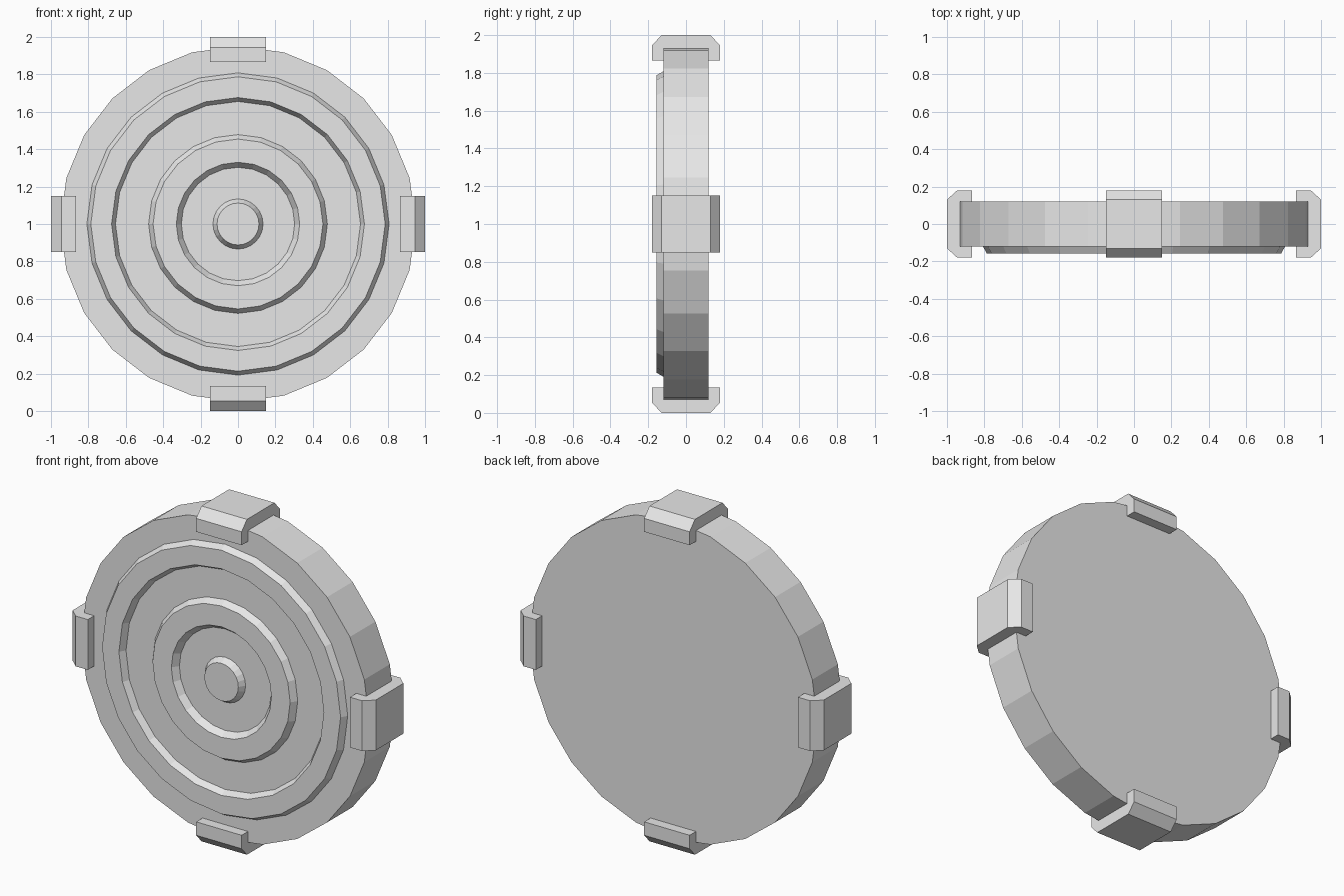
import bpy, bmesh
from math import sin, cos, pi
from mathutils import Matrix

if "Cube" in bpy.data.objects:
    bpy.data.objects.remove(bpy.data.objects["Cube"])

SIDES = 24
CENTRE = Matrix.Translation((0, 0, 1))
FACE_Y = -0.12      # front of the disc
RIDGE_Y = -0.157    # front of the raised ridges
SUNK_Y = -0.1       # ridge bases sit inside the disc

grey = bpy.data.materials.new("plain grey")
grey.use_nodes = True
colour = (0.8, 0.8, 0.8, 1)
grey.diffuse_color = colour
grey.node_tree.nodes["Principled BSDF"].inputs["Base Color"].default_value = colour


def finish(name, bm):
    bmesh.ops.recalc_face_normals(bm, faces=bm.faces)
    mesh = bpy.data.meshes.new(name)
    bm.to_mesh(mesh)
    bm.free()
    mesh.materials.append(grey)
    obj = bpy.data.objects.new(name, mesh)
    bpy.context.collection.objects.link(obj)
    return obj


def lathe(name, profile, closed):
    """Turn (radius, y) points about the y axis; an open profile gets end caps."""
    bm = bmesh.new()
    loops = []
    for r, y in profile:
        angles = [2 * pi * i / SIDES for i in range(SIDES)]
        loops.append([bm.verts.new((r * sin(a), y, r * cos(a))) for a in angles])
    pairs = list(zip(loops, loops[1:]))
    if closed:
        pairs.append((loops[-1], loops[0]))
    else:
        bm.faces.new(loops[0])
        bm.faces.new(loops[-1])
    for a, b in pairs:
        for i in range(SIDES):
            j = (i + 1) % SIDES
            bm.faces.new((a[i], a[j], b[j], b[i]))
    bm.transform(CENTRE)
    return finish(name, bm)


def ridge(name, outer, outer_top, inner_top, inner):
    lathe(name, [(outer, SUNK_Y), (outer, FACE_Y), (outer_top, RIDGE_Y),
                 (inner_top, RIDGE_Y), (inner, FACE_Y), (inner, SUNK_Y)], True)


# Disc with two raised rings and a centre boss
lathe("disc", [(0.95, -FACE_Y), (0.95, FACE_Y)], False)
ridge("outer_ring", 0.808, 0.787, 0.676, 0.655)
ridge("inner_ring", 0.478, 0.454, 0.33, 0.303)
lathe("centre_boss", [(0.134, SUNK_Y), (0.134, FACE_Y), (0.112, RIDGE_Y)], False)

# C-shaped clamps gripping the rim, one per quarter turn
half = [(0.13, 1.0), (0.18, 0.945), (0.18, 0.865), (0.12, 0.865), (0.12, 0.925)]
outline = half + [(-y, z) for y, z in reversed(half)]
for i, name in enumerate(("top_clamp", "left_clamp", "bottom_clamp", "right_clamp")):
    bm = bmesh.new()
    face = bm.faces.new([bm.verts.new((-0.15, y, z)) for y, z in outline])
    side = bmesh.ops.extrude_face_region(bm, geom=[face])
    moved = [v for v in side["geom"] if isinstance(v, bmesh.types.BMVert)]
    bmesh.ops.translate(bm, verts=moved, vec=(0.3, 0, 0))
    bm.transform(CENTRE @ Matrix.Rotation(i * pi / 2, 4, "Y"))
    finish(name, bm)
